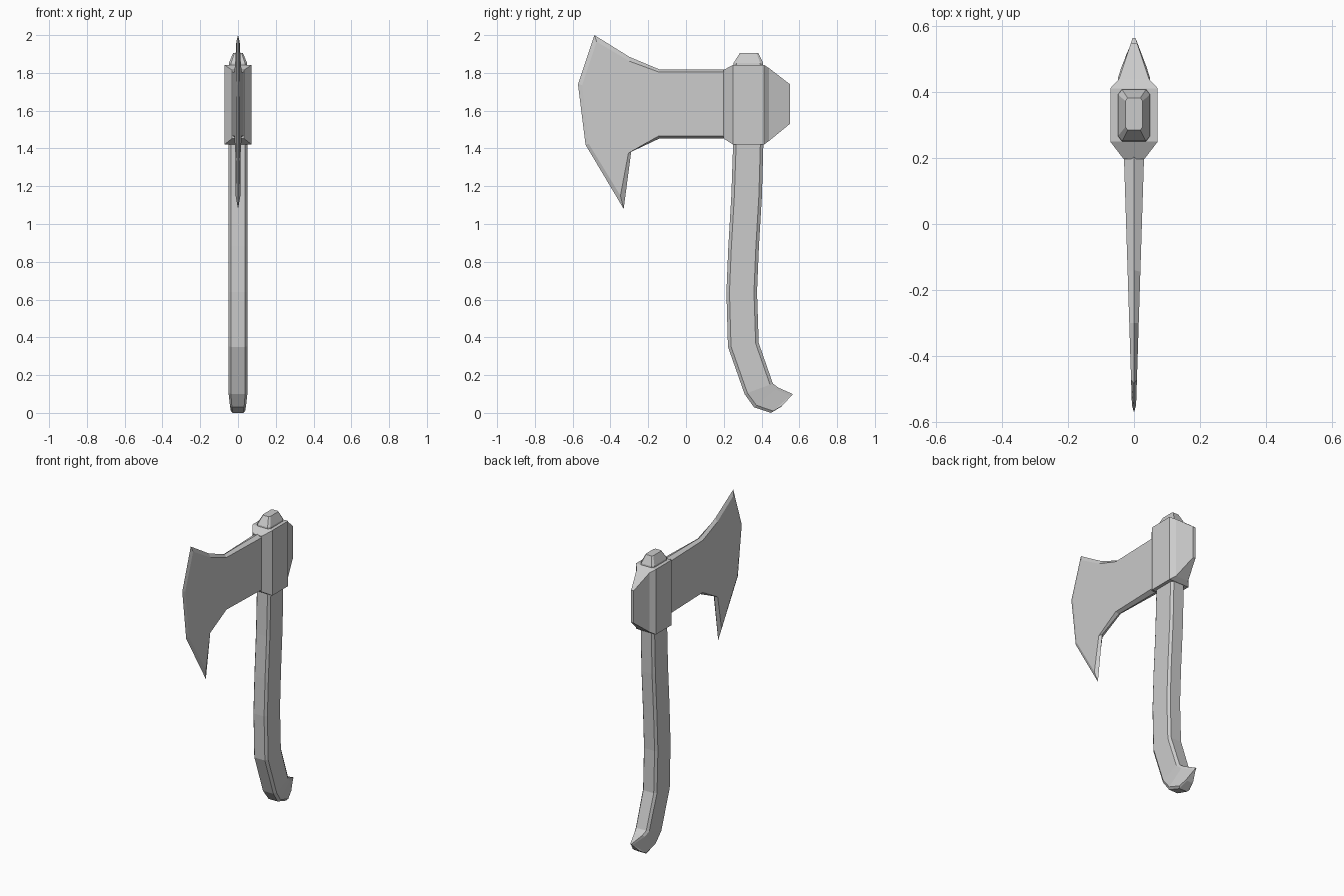
import bpy, bmesh
from mathutils import Vector

if "Cube" in bpy.data.objects:
    bpy.data.objects.remove(bpy.data.objects["Cube"])


def finish(name, bm):
    bmesh.ops.remove_doubles(bm, verts=bm.verts, dist=0.0002)
    bmesh.ops.recalc_face_normals(bm, faces=bm.faces)
    mesh = bpy.data.meshes.new(name)
    bm.to_mesh(mesh)
    bm.free()
    obj = bpy.data.objects.new(name, mesh)
    bpy.context.collection.objects.link(obj)
    return obj


def loft(name, rings):
    """Skin a list of equal-length point loops and cap both ends."""
    bm = bmesh.new()
    loops = [[bm.verts.new(p) for p in ring] for ring in rings]
    n = len(loops[0])
    for a, b in zip(loops, loops[1:]):
        for i in range(n):
            j = (i + 1) % n
            bm.faces.new((a[i], a[j], b[j], b[i]))
    bm.faces.new(loops[0])
    bm.faces.new(loops[-1])
    return finish(name, bm)


def handle_ring(front, back, wf, wb):
    """Chamfered rectangle between a front and a back point in the YZ plane."""
    f, b = Vector((0, *front)), Vector((0, *back))
    at = lambda x, t: f.lerp(b, t) + Vector((x, 0, 0))
    right = [(0.75 * wf, 0), (wf, 0.1), (wb, 0.9), (0.75 * wb, 1)]
    return [at(x, t) for x, t in right] + [at(-x, t) for x, t in reversed(right)]


# Curved handle: front point, back point, front and back half widths
stations = [
    ((0.25, 1.44), (0.41, 1.44), 0.05, 0.05),
    ((0.24, 1.15), (0.402, 1.15), 0.05, 0.05),
    ((0.224, 0.88), (0.386, 0.88), 0.05, 0.05),
    ((0.214, 0.64), (0.376, 0.64), 0.05, 0.05),
    ((0.222, 0.35), (0.385, 0.37), 0.05, 0.05),
    ((0.31, 0.10), (0.46, 0.155), 0.05, 0.048),
    ((0.36, 0.03), (0.49, 0.133), 0.043, 0.038),
    ((0.45, 0.0), (0.565, 0.10), 0.038, 0.006),
    ((0.505, 0.033), (0.562, 0.095), 0.025, 0.005),
]
loft("handle", [handle_ring(*s) for s in stations])

# Handle end poking out above the head
cap = [(0.25, 0.41, 1.83, 0.05), (0.252, 0.408, 1.853, 0.048),
       (0.285, 0.383, 1.905, 0.026)]
loft("handle_cap", [handle_ring((y0, z), (y1, z), w, w) for y0, y1, z, w in cap])

# Steel head: flared collar, square eye block and wedge-shaped poll
head = [(0.198, 0.032, 1.453, 1.815), (0.25, 0.072, 1.42, 1.843),
        (0.412, 0.072, 1.42, 1.843), (0.44, 0.046, 1.44, 1.825),
        (0.55, 0.009, 1.53, 1.74)]
loft("head_block", [[(-w, y, z0), (w, y, z0), (w, y, z1), (-w, y, z1)]
                    for y, w, z0, z1 in head])

# Blade: outer outline on the centre plane and an inset outline on each side
outer = [(0.22, 1.818), (-0.14, 1.818), (-0.30, 1.885), (-0.485, 2.0),
         (-0.572, 1.74), (-0.532, 1.42), (-0.33, 1.08), (-0.29, 1.383),
         (-0.14, 1.453), (0.22, 1.453)]
inner = [(0.22, 1.805), (-0.145, 1.805), (-0.30, 1.862), (-0.473, 1.965),
         (-0.55, 1.735), (-0.515, 1.425), (-0.347, 1.15), (-0.305, 1.375),
         (-0.145, 1.466), (0.22, 1.466)]


def side(sign):
    return [(sign * (0.024 + 0.032 * y), y, z) for y, z in inner]


loft("blade", [side(-1), [(0, y, z) for y, z in outer], side(1)])
